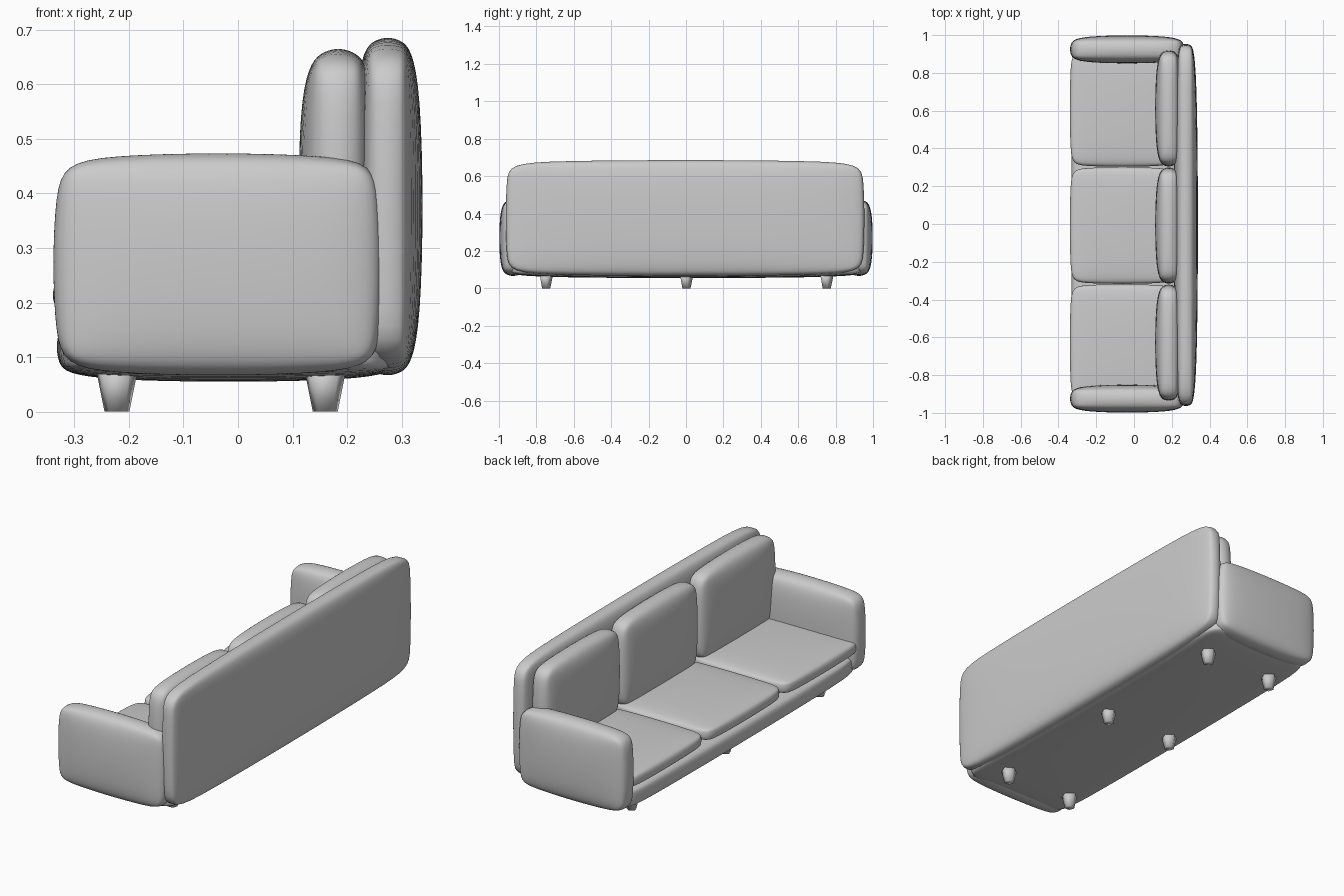
import bpy
import bmesh
from mathutils import Vector

if "Cube" in bpy.data.objects:
    bpy.data.objects.remove(bpy.data.objects["Cube"], do_unlink=True)

grey = bpy.data.materials.new("light_grey")
grey.use_nodes = True
colour = (0.6, 0.6, 0.6, 1)
grey.diffuse_color = colour
grey.node_tree.nodes["Principled BSDF"].inputs["Base Color"].default_value = colour


def finish(name, bm):
    mesh = bpy.data.meshes.new(name)
    for face in bm.faces:
        face.smooth = True
    bm.to_mesh(mesh)
    bm.free()
    mesh.materials.append(grey)
    obj = bpy.data.objects.new(name, mesh)
    bpy.context.collection.objects.link(obj)
    return obj


def padded_box(name, low, high, edge):
    """Upholstered block: chamfered box, softened by subdivision."""
    low, high = Vector(low), Vector(high)
    bm = bmesh.new()
    bmesh.ops.create_cube(bm, size=1)
    for v in bm.verts:
        v.co = [l + (c + 0.5) * (h - l) for c, l, h in zip(v.co, low, high)]
    bmesh.ops.bevel(bm, geom=bm.edges[:], offset=edge, segments=1, affect='EDGES')
    obj = finish(name, bm)
    soft = obj.modifiers.new("soften", 'SUBSURF')
    soft.levels = soft.render_levels = 3
    return obj


def leg(name, x, y):
    bm = bmesh.new()
    bmesh.ops.create_cone(bm, cap_ends=True, segments=5, radius1=0.024,
                          radius2=0.041, depth=0.08)
    bmesh.ops.translate(bm, verts=bm.verts[:], vec=(x, y, 0.04))
    finish(name, bm)


# Frame: base, backrest and the two arms
padded_box("base", (-0.335, -0.95, 0.052), (0.30, 0.95, 0.185), 0.035)
padded_box("backrest", (0.207, -0.967, 0.063), (0.342, 0.957, 0.689), 0.045)
for side, name in ((1, "rear_arm"), (-1, "front_arm")):
    inner, outer = sorted((0.847 * side, 1.002 * side))
    padded_box(name, (-0.342, inner, 0.063), (0.27, outer, 0.477), 0.045)

# Three seat cushions and three back cushions
pitch = 0.62
for i, place in enumerate(("front", "middle", "rear")):
    y = (i - 1) * pitch - 0.008
    half = pitch / 2 + 0.001
    padded_box(place + "_seat_cushion", (-0.342, y - half, 0.165),
               (0.22, y + half, 0.262), 0.03)
    padded_box(place + "_back_cushion", (0.108, y - half, 0.2),
               (0.26, y + half, 0.669), 0.05)

# Six tapered five-sided legs
for row, x in (("seat_side", -0.222), ("back_side", 0.16)):
    for i, place in enumerate(("front", "middle", "rear")):
        leg(f"{place}_{row}_leg", x, (i - 1) * 0.75)
